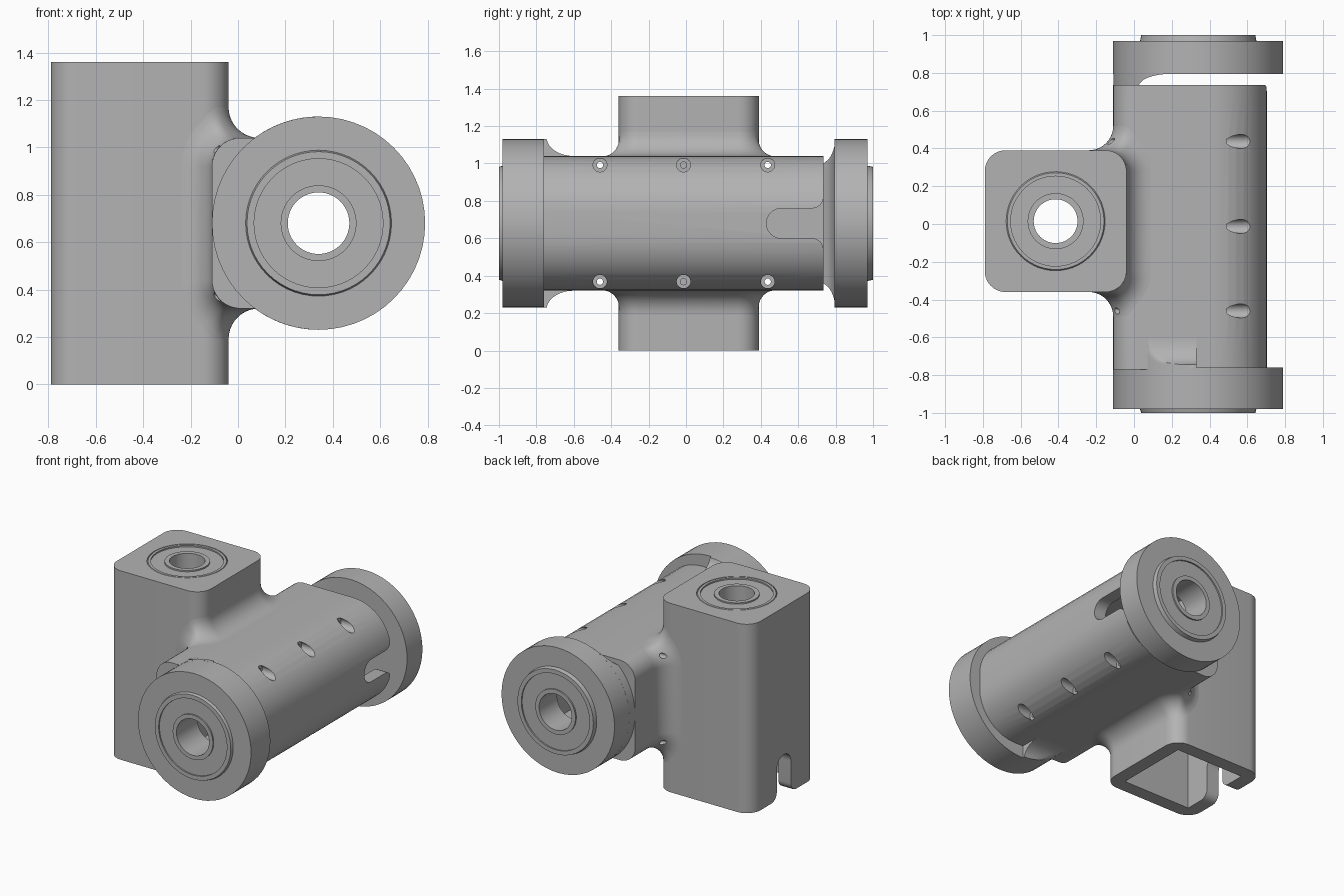
import bpy, bmesh
from math import sin, cos, pi, sqrt, radians
from mathutils import Vector

if "Cube" in bpy.data.objects:
    bpy.data.objects.remove(bpy.data.objects["Cube"])

grey = bpy.data.materials.new("plain_grey")
grey.use_nodes = True
COLOR = (0.45, 0.45, 0.45, 1)
grey.diffuse_color = COLOR
grey.node_tree.nodes["Principled BSDF"].inputs["Base Color"].default_value = COLOR

AX, AZ = 0.34, 0.68          # axis of the horizontal tube
BX, BY = -0.415, 0.015       # axis of the upright block
R = 0.13                     # fillet between block and tube


def loft(name, sections, closed=False):
    """Skin a row of equal-length closed sections, capped unless closed."""
    bm = bmesh.new()
    rows = [[bm.verts.new(p) for p in s] for s in sections]
    n = len(rows[0])
    for i in range(len(rows) if closed else len(rows) - 1):
        a, b = rows[i], rows[(i + 1) % len(rows)]
        for j in range(n):
            k = (j + 1) % n
            bm.faces.new((a[j], a[k], b[k], b[j]))
    if not closed:
        bm.faces.new(rows[0])
        bm.faces.new(rows[-1])
    bmesh.ops.recalc_face_normals(bm, faces=bm.faces)
    mesh = bpy.data.meshes.new(name)
    bm.to_mesh(mesh)
    bm.free()
    mesh.materials.append(grey)
    ob = bpy.data.objects.new(name, mesh)
    bpy.context.collection.objects.link(ob)
    return ob


PLACE = {"x": lambda a, b, t: (t, a, b),
         "y": lambda a, b, t: (a, t, b),
         "z": lambda a, b, t: (a, b, t)}


def prism(name, profile, axis, t0, t1):
    return loft(name, [[PLACE[axis](a, b, t) for a, b in profile] for t in (t0, t1)])


def arc(cx, cy, r, start, end, steps=10):
    angles = [radians(start + (end - start) * i / steps) for i in range(steps + 1)]
    return [(cx + r * cos(t), cy + r * sin(t)) for t in angles]


def rounded(x0, x1, y0, y1, r_left, r_right):
    a, b = r_left, r_right
    return (arc(x1 - b, y0 + b, b, -90, 0) + arc(x1 - b, y1 - b, b, 0, 90)
            + arc(x0 + a, y1 - a, a, 90, 180) + arc(x0 + a, y0 + a, a, 180, 270))


def square(cx, cy, h):
    return [(cx - h, cy - h), (cx + h, cy - h), (cx + h, cy + h), (cx - h, cy + h)]


def circle(cx, cy, r, n=32):
    return arc(cx, cy, r, 0, 360 - 360 / n, n - 1)


def slot(c, end, mouth, axis_x):
    """Round-ended slot outline with a flared mouth; returns (across, along)."""
    w, f, d = 0.08, 0.06, 1 if mouth > end else -1
    half = [(w * sin(t), end + d * w * (1 - cos(t))) for t in [pi / 16 * i for i in range(9)]]
    half += [(w + f * (1 - cos(t)), mouth - d * f * (1 - sin(t))) for t in [pi / 12 * i for i in range(7)]]
    half.append((w + f, mouth + d * 0.05))
    pts = [(c + u, v) for u, v in half] + [(c - u, v) for u, v in reversed(half[1:])]
    return [(v, u) for u, v in pts] if axis_x else pts


def cut(target, cutters):
    for c in cutters:
        m = target.modifiers.new("cut", "BOOLEAN")
        m.operation, m.solver, m.object = "DIFFERENCE", "EXACT", c
        bpy.context.view_layer.objects.active = target
        bpy.ops.object.modifier_apply(modifier=m.name)


def lathe(name, profile, place, n=56):
    ring = [2 * pi * i / n for i in range(n)]
    return loft(name, [[place(r * cos(t), r * sin(t), h) for r, h in profile] for t in ring], True)


# Upright block, hollow from below, with a slot in its outer wall
block = prism("upright_block", rounded(-0.79, -0.04, -0.36, 0.39, 0.11, 0.11), "z", 0, 1.36)
block_cutters = [
    prism("cut_block_cavity", square(BX, BY, 0.275), "z", -0.1, 1.14),
    prism("cut_block_seat", circle(BX, BY, 0.262, 56), "z", 1.2, 1.5),
    prism("cut_block_bore", circle(BX, BY, 0.2), "z", 1.0, 1.3),
    prism("cut_block_slot", slot(BY, 0.30, 0, False), "x", -0.9, -0.6),
]
cut(block, block_cutters)

# Horizontal tube, open at the back, with a slot and long screw holes
tube = prism("tube", rounded(-0.11, 0.705, 0.32, 1.04, 0.12, 0.3), "y", -0.77, 0.735)
tube_cutters = [
    prism("cut_tube_cavity", square(AX, AZ, 0.27), "y", -0.9, 0.9),
    prism("cut_tube_slot", slot(AZ, 0.43, 0.735, True), "x", 0.5, 0.9),
]
drills = []
for y in (-0.46, -0.013, 0.437):
    for z in (AZ - 0.312, AZ + 0.312):
        drills.append(prism("cut_counterbore", circle(y, z, 0.037), "x", 0.49, 0.9))
        drills.append(prism("cut_screw_hole", circle(y, z, 0.017, 16), "x", -0.3, 0.6))
cut(tube, tube_cutters + drills)

# Rolling-ball fillet joining the block to the tube, one quarter then mirrored
cr, tr = 0.11, 0.12
cx, cy = -0.04 - cr, 0.375 - cr
tx, tz = -0.11 + tr, 0.36 - tr


def tube_offset(x):
    if x >= tx:
        return tz + tr + R, Vector((0, 0, 1))
    h = sqrt(max(0, (tr + R) ** 2 - (x - tx) ** 2))
    return tz + h, Vector((x - tx, 0, h)).normalized()


quarter = []
for x, y in [(cx + cr + R, 0)] + arc(cx, cy, cr + R, 0, 90, 14):
    z, nt = tube_offset(x)
    nb = Vector((x - cx, max(0, y - cy), 0)).normalized()
    quarter.append((Vector((x, y, z)), nb, nt))
start = quarter[-1][2]
for i in range(1, 9):
    x = cx + (tx - tr - R - cx) * sin(pi / 2 * i / 8)
    z, nt = tube_offset(x)
    quarter.append((Vector((x, cy + cr + R, z)), Vector((0, 1, 0)), nt))
quarter.append((Vector((x, cy + cr + R, 0)), Vector((0, 1, 0)), nt))


def fillet_section(c, nb, nt, sy, sz):
    pts = [c - R * (nb * cos(t) + nt * sin(t)).normalized() for t in [pi / 20 * i for i in range(11)]]
    pts.append(c - 1.12 * R * (nb + nt))
    return [(p.x, BY + sy * p.y, AZ + sz * p.z) for p in pts]


back_half = ([fillet_section(*q, 1, 1) for q in quarter]
             + [fillet_section(*q, 1, -1) for q in reversed(quarter[:-1])])
front_half = ([fillet_section(*q, -1, -1) for q in quarter[1:]]
              + [fillet_section(*q, -1, 1) for q in reversed(quarter[1:-1])])
fillet = loft("joint_fillet", back_half + front_half, True)
cut(fillet, drills)

# Round end flanges with raised bearing faces
for name, side, face, inner in (("front_flange", -1, 0.98, 0.76), ("back_flange", 1, 0.97, 0.795)):
    profile = [(0.13, inner), (0.45, inner), (0.45, face), (0.308, face), (0.302, 1.0), (0.272, 1.0),
               (0.272, 0.99), (0.16, 0.99), (0.16, 1.0), (0.13, 1.0)]
    lathe(name, profile, lambda a, b, h, s=side: (AX + a, s * h, AZ + b))

# Flush bearing in the top of the block
lathe("top_bearing", [(0.116, 1.14), (0.262, 1.14), (0.262, 1.352), (0.256, 1.36), (0.238, 1.36),
                      (0.238, 1.35), (0.148, 1.35), (0.148, 1.36), (0.116, 1.36)],
      lambda a, b, h: (BX + a, BY + b, h))


def flange_height(x):
    return sqrt(max(0, 0.45 ** 2 - (x - AX) ** 2))


# Concave gussets above and below the front of the tube
for name, s in (("upper_gusset", 1), ("lower_gusset", -1)):
    sections = []
    for i in range(15):
        x = 0.06 + 0.27 * i / 14
        row = [(x, -0.60, AZ + s * 0.30), (x, -0.77, AZ + s * 0.30), (x, -0.77, AZ + s * flange_height(x))]
        for j in range(15):
            t = pi / 2 * j / 14
            z = min(0.46 - 0.10 * sin(t), flange_height(x))
            row.append((x, -0.60 - 0.145 * cos(t), AZ + s * z))
        sections.append(row)
    loft(name, sections)

# Curved web that carries the back flange
sections = []
for i in range(25):
    x = -0.109 + 0.309 * i / 24
    u = min(1, max(0, (0.2 - x) / 0.17))
    y = 0.735 + 0.06 * sqrt(max(0, 1 - u * u)) if x > 0.03 else 0.73
    h = max(0.02, flange_height(x))
    sections.append([(x, y, AZ - h), (x, 0.8, AZ - h), (x, 0.8, AZ + h), (x, y, AZ + h)])
loft("back_web", sections)

# Remove the cutters and smooth the curved faces
for ob in block_cutters + tube_cutters + drills:
    bpy.data.objects.remove(ob)
for ob in bpy.context.collection.objects:
    if ob.type == "MESH":
        bpy.ops.object.select_all(action="DESELECT")
        ob.select_set(True)
        bpy.context.view_layer.objects.active = ob
        bpy.ops.object.shade_smooth_by_angle(angle=radians(30))
